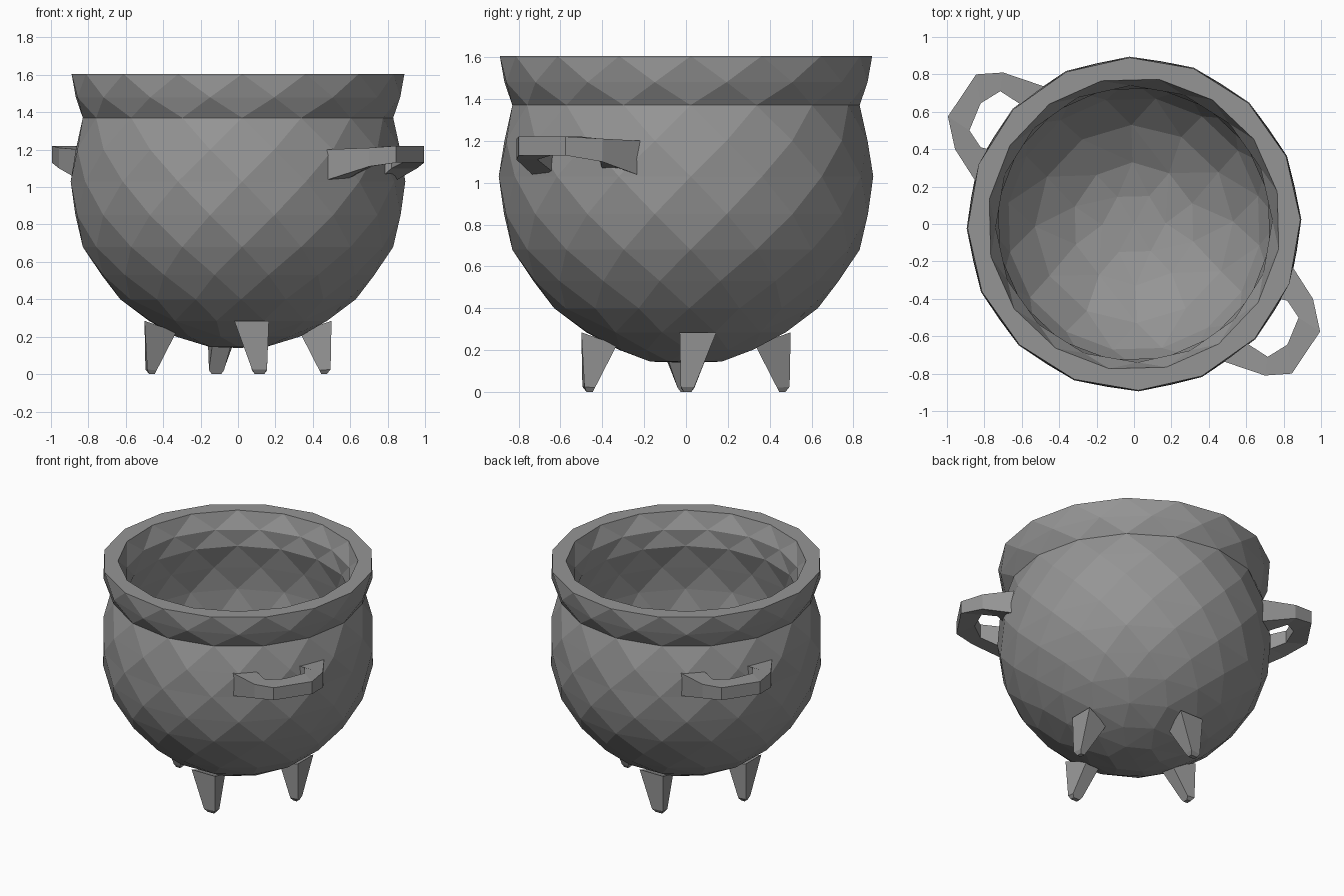
import bpy, bmesh
from math import sin, cos, pi, radians

if "Cube" in bpy.data.objects:
    bpy.data.objects.remove(bpy.data.objects["Cube"])

iron = bpy.data.materials.new("dark_iron")
iron.diffuse_color = (0.3, 0.3, 0.3, 1)
iron.use_nodes = True
iron.node_tree.nodes["Principled BSDF"].inputs["Base Color"].default_value = iron.diffuse_color


def finish(bm, name):
    bmesh.ops.recalc_face_normals(bm, faces=bm.faces)
    mesh = bpy.data.meshes.new(name)
    bm.to_mesh(mesh)
    bm.free()
    mesh.materials.append(iron)
    obj = bpy.data.objects.new(name, mesh)
    bpy.context.collection.objects.link(obj)
    return obj


def stitch(bm, ring_a, ring_b):
    """Triangle strip between two rings of (angle, vertex)."""
    a = ring_a + [(ring_a[0][0] + 2 * pi, ring_a[0][1])]
    b = ring_b + [(ring_b[0][0] + 2 * pi, ring_b[0][1])]
    i = j = 0
    while i < len(a) - 1 or j < len(b) - 1:
        if j == len(b) - 1 or (i < len(a) - 1 and a[i + 1][0] <= b[j + 1][0]):
            bm.faces.new((a[i][1], a[i + 1][1], b[j][1]))
            i += 1
        else:
            bm.faces.new((a[i][1], b[j + 1][1], b[j][1]))
            j += 1


# Pot: staggered rings (radius, height, sides) from outer base over rim to inner base
profile = [
    (0.17, 0.145, 6), (0.33, 0.20, 10), (0.49, 0.285, 12), (0.63, 0.40, 16),
    (0.74, 0.53, 16), (0.83, 0.68, 16), (0.882, 0.85, 16), (0.895, 1.03, 16),
    (0.88, 1.20, 16), (0.83, 1.37, 16), (0.88, 1.48, 16), (0.89, 1.605, 16),
    (0.785, 1.605, 16), (0.74, 1.49, 16), (0.735, 1.37, 16), (0.78, 1.20, 16),
    (0.80, 1.03, 16), (0.775, 0.82, 16), (0.68, 0.58, 16), (0.53, 0.41, 12),
    (0.33, 0.285, 10), (0.17, 0.24, 6),
]
bm = bmesh.new()
rings = []
for k, (r, z, n) in enumerate(profile):
    start = radians(1.5) + (0 if k % 2 else pi / n)
    angles = [start + 2 * pi * i / n for i in range(n)]
    rings.append([(t, bm.verts.new((r * cos(t), r * sin(t), z))) for t in angles])
for lower, upper in zip(rings, rings[1:]):
    stitch(bm, lower, upper)
for ring, z in ((rings[0], 0.14), (rings[-1], 0.235)):
    pole = bm.verts.new((0, 0, z))
    for i in range(len(ring)):
        bm.faces.new((ring[i - 1][1], ring[i][1], pole))
finish(bm, "pot")


def loft(name, sections, turn=0):
    """Capped tube through quad sections, turned about z."""
    bm = bmesh.new()
    c, s = cos(turn), sin(turn)
    loops = [[bm.verts.new((c * x - s * y, s * x + c * y, z)) for x, y, z in q]
             for q in sections]
    for p, q in zip(loops, loops[1:]):
        for i in range(4):
            bm.faces.new((p[i - 1], p[i], q[i], q[i - 1]))
    bm.faces.new(loops[0])
    bm.faces.new(loops[-1])
    return finish(bm, name)


# Handles: stations of outer xy, inner xy, low z, high z
stations = [
    (0.45, -0.725, 0.56, -0.61, 1.03, 1.20), (0.70, -0.81, 0.715, -0.71, 1.11, 1.21),
    (0.844, -0.80, 0.82, -0.645, 1.13, 1.22), (0.995, -0.575, 0.88, -0.50, 1.13, 1.22),
    (0.957, -0.40, 0.82, -0.41, 1.10, 1.21), (0.835, -0.21, 0.74, -0.39, 1.03, 1.20),
]
handle = [[(ox, oy, lo), (ox, oy, hi), (ix, iy, hi), (ix, iy, lo)]
          for ox, oy, ix, iy, lo, hi in stations]
for label, turn in (("right", 0), ("left", pi)):
    loft(label + "_handle", handle, turn)


# Legs: steep outer face, sloping inner face, small blunt tip
def leg(name, top, tip, turn):
    (a, b), (c, d) = top, tip
    e = (b - a) * 0.2
    sections = [
        [(0.50, a, 0.285), (0.50, b, 0.285), (0.33, b - e, 0.225), (0.33, a + e, 0.225)],
        [(0.495, c, 0.025), (0.485, d, 0.025), (0.435, d, 0.02), (0.435, c, 0.02)],
        [(0.475, c + 0.015, 0), (0.475, d - 0.015, 0),
         (0.445, d - 0.015, 0), (0.445, c + 0.015, 0)],
    ]
    loft(name, sections, turn)


for label, turn in (("front", -pi / 2), ("back", pi / 2)):
    leg(label + "_leg", (-0.02, 0.165), (0.075, 0.155), turn)
for label, turn in (("right", 0), ("left", pi)):
    leg(label + "_leg", (-0.03, 0.145), (-0.025, 0.04), turn)
